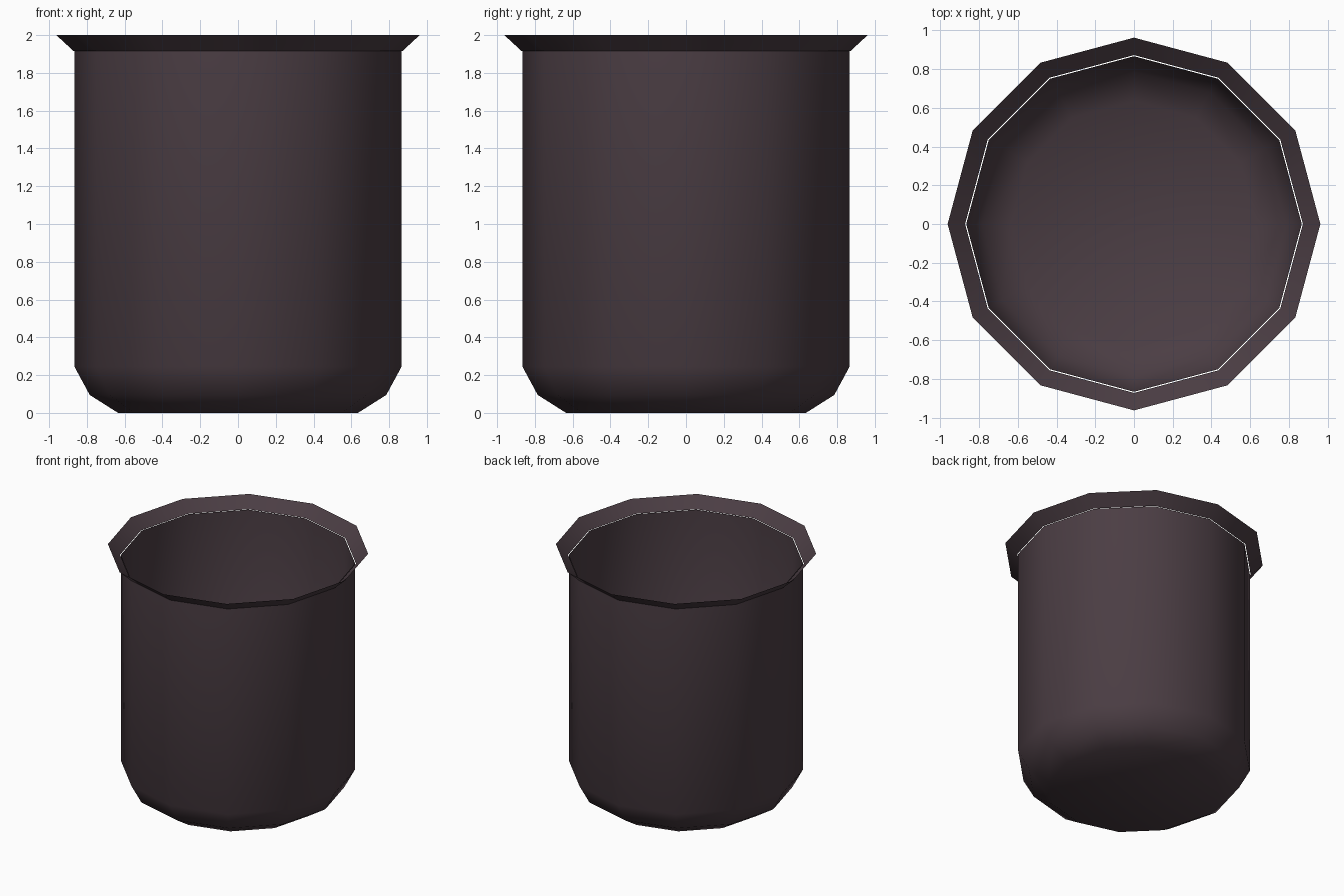
import bpy, bmesh, math

if "Cube" in bpy.data.objects:
    bpy.data.objects.remove(bpy.data.objects["Cube"])

SIDES = 12

mat = bpy.data.materials.new("dark plum grey")
mat.diffuse_color = (0.070, 0.047, 0.057, 1)
mat.use_nodes = True
mat.node_tree.nodes["Principled BSDF"].inputs["Base Color"].default_value = mat.diffuse_color


def lathe(name, profile, close_bottom=False):
    """Revolve (radius, z) points, bottom to top, into a 12-sided shell."""
    bm = bmesh.new()
    rings = [[bm.verts.new((r * math.cos(2 * math.pi * i / SIDES),
                            r * math.sin(2 * math.pi * i / SIDES), z))
              for i in range(SIDES)] for r, z in profile]
    for low, high in zip(rings, rings[1:]):
        for i in range(SIDES):
            j = (i + 1) % SIDES
            bm.faces.new((low[i], low[j], high[j], high[i]))
    if close_bottom:
        bm.faces.new(rings[0][::-1])
    for f in bm.faces:
        f.smooth = True
    me = bpy.data.meshes.new(name)
    bm.to_mesh(me)
    bm.free()
    me.materials.append(mat)
    ob = bpy.data.objects.new(name, me)
    bpy.context.collection.objects.link(ob)
    return ob


# Thin open pot with a rounded base
lathe("pot_body", [(0.635, 0), (0.785, 0.095), (0.866, 0.245), (0.866, 1.917)],
      close_bottom=True)

# Flared rim, separated from the wall by a hairline gap
lathe("pot_rim", [(0.872, 1.917), (0.962, 2.0)])
